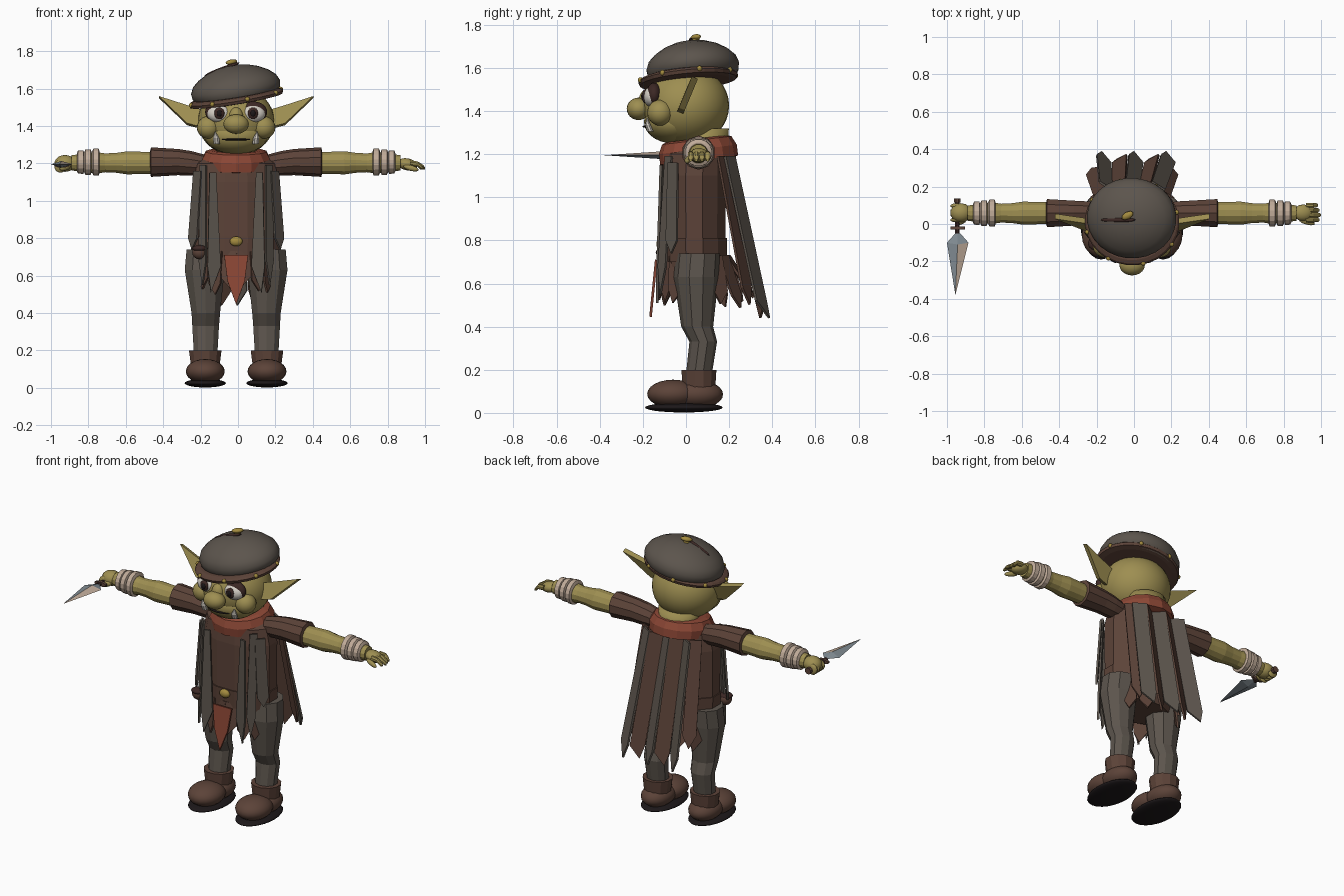
import bpy, bmesh, math, random
from mathutils import Vector

if "Cube" in bpy.data.objects:
    bpy.data.objects.remove(bpy.data.objects["Cube"])
random.seed(4)
CX = -0.01  # body midline


def material(name, *rgb):
    m = bpy.data.materials.new(name)
    m.use_nodes = True
    m.diffuse_color = (*rgb, 1)
    for n in m.node_tree.nodes:
        if n.type == 'BSDF_PRINCIPLED':
            n.inputs["Base Color"].default_value = (*rgb, 1)
    return m


SKIN = material("olive skin", .34, .272, .083)
BROWN = material("brown leather", .107, .056, .04)
GREY = material("grey cloth", .107, .09, .074)
RED = material("red cloth", .26, .063, .036)
BONE = material("bone linen", .53, .41, .32)
BLACK = material("black", .012, .009, .01)
DARK = material("dark brown", .045, .021, .018)
GOLD = material("dull gold", .37, .26, .05)
STEEL = material("steel", .22, .26, .29)
WHITE = material("eye white", .66, .62, .56)


def finish(name, bm, mats, smooth=False, thick=0):
    bmesh.ops.recalc_face_normals(bm, faces=bm.faces[:])
    for f in bm.faces:
        f.smooth = smooth
    me = bpy.data.meshes.new(name)
    bm.to_mesh(me)
    bm.free()
    for m in mats if isinstance(mats, list) else [mats]:
        me.materials.append(m)
    ob = bpy.data.objects.new(name, me)
    bpy.context.collection.objects.link(ob)
    if thick:
        mod = ob.modifiers.new("thickness", 'SOLIDIFY')
        mod.thickness, mod.offset = thick, 0
    return ob


def loft(name, rings, mat, axis='z', sides=12, smooth=False):
    """Capped skin over elliptical rings: (position on axis, u, v, radius u, radius v)."""
    bm = bmesh.new()
    loops = []
    for a, u, v, ru, rv in rings:
        loop = []
        for i in range(sides):
            t = 2 * math.pi * (i + .5) / sides
            p, q = u + ru * math.cos(t), v + rv * math.sin(t)
            loop.append(bm.verts.new({'x': (a, p, q), 'y': (p, a, q), 'z': (p, q, a)}[axis]))
        loops.append(loop)
    for lo, hi in zip(loops, loops[1:]):
        for i in range(sides):
            j = (i + 1) % sides
            bm.faces.new((lo[i], lo[j], hi[j], hi[i]))
    bm.faces.new(loops[0])
    bm.faces.new(loops[-1])
    return finish(name, bm, mat, smooth)


def ball(name, loc, size, mat, rot=(0, 0, 0), seg=20):
    bm = bmesh.new()
    bmesh.ops.create_uvsphere(bm, u_segments=seg, v_segments=seg // 2 + 2, radius=1)
    bmesh.ops.scale(bm, vec=size, verts=bm.verts)
    ob = finish(name, bm, mat, True)
    ob.location, ob.rotation_euler = loc, rot
    return ob


def strip(name, a, b, wa, wb, mat, side=(1, 0, 0), tip=.08, lean=0, thick=.012):
    """Flat ribbon from a to b, ending in a point."""
    a, b, d = Vector(a), Vector(b), Vector(side).normalized()
    end = b + (b - a).normalized() * tip + d * lean
    bm = bmesh.new()
    bm.faces.new([bm.verts.new(p) for p in (a - d * wa, a + d * wa, b + d * wb, end, b - d * wb)])
    return finish(name, bm, mat, thick=thick)


# Head and face
ball("head", (CX, 0, 1.425), (.205, .2, .185), SKIN, seg=32)
ball("jaw", (CX, -.06, 1.35), (.17, .135, .1), SKIN, seg=24)
loft("neck", [(1.2, CX, .085, .115, .11), (1.32, CX, .085, .12, .115)], SKIN, sides=20, smooth=True)
ball("nose", (CX, -.22, 1.41), (.068, .055, .052), SKIN)
ball("nose_bridge", (CX, -.18, 1.445), (.04, .04, .055), SKIN)
ball("mouth", (CX, -.145, 1.328), (.092, .058, .009), BLACK)

# Beret with tilted brim
tilt = (.09, -.16, 0)
dome = [(-.05, .2, .19), (-.01, .238, .212), (.02, .242, .216), (.055, .225, .203),
        (.085, .19, .172), (.112, .14, .128), (.13, .085, .078), (.138, .03, .028)]
cap = loft("beret", [(z, 0, 0, rx, ry) for z, rx, ry in dome], GREY, sides=28, smooth=True)
cap.location, cap.rotation_euler = (CX, .033, 1.587), tilt
brim = loft("beret_brim", [(z, 0, 0, .256 - k, .232 - k) for z, k in
            ((-.018, .04), (-.014, .006), (.002, 0), (.012, .01), (.018, .03))], BROWN, sides=28)
brim.location, brim.rotation_euler = (CX, .01, 1.55), tilt
turn = brim.rotation_euler.to_matrix()
for i in range(8):
    t = math.tau * (i + .3) / 8
    p = turn @ Vector((.25 * math.cos(t), .227 * math.sin(t), .004))
    ball("brim_stud", p + brim.location, (.013, .013, .013), GOLD, seg=8)
ball("beret_seam", (-.085, .022, 1.704), (.1, .013, .011), DARK, (0, -.36, 0))
ball("beret_button_stem", (-.035, .045, 1.725), (.018, .018, .025), GOLD, seg=8)
ball("beret_button", (-.035, .045, 1.742), (.036, .02, .014), GOLD, (0, -.15, .5), seg=8)

# Torso, collar and belt
loft("vest", [(.6, CX, .045, .19, .13), (.68, CX, .04, .225, .148), (.8, CX, .038, .235, .15),
              (1.1, CX, .038, .238, .153), (1.2, CX, .04, .215, .147), (1.25, CX, .05, .14, .12)], BROWN)
loft("belt", [(.7, CX, .04, .236, .154), (.81, CX, .038, .242, .157)], BROWN)
ball("belt_buckle", (CX, -.118, .783), (.034, .02, .026), GOLD)
ball("pouch", (-.205, -.1, .725), (.04, .035, .038), BROWN, seg=12)
ball("pouch_flap", (-.205, -.105, .745), (.042, .036, .018), DARK, seg=12)
collar = loft("collar", [(-.058, 0, 0, .15, .15), (-.05, 0, 0, .186, .182), (.0, 0, 0, .188, .182),
                         (.042, 0, 0, .165, .162), (.05, 0, 0, .14, .14)], RED, sides=14)
collar.location, collar.rotation_euler = (CX, .055, 1.222), (.12, 0, 0)

# Ragged skirt and loincloth
N = 16
for i in range(N):
    t = math.tau * (i + .5) / N
    c, n = math.cos(t), math.sin(t)
    back = max(n, 0) * .075
    low = .57 + random.uniform(-.03, .03)
    strip("skirt_rag", (CX + .2 * c, .045 + .15 * n, .73),
          (CX + .205 * c, .045 + (.165 + back) * n, low), .045, .038, BROWN,
          (-n, c, 0), tip=.06, lean=random.uniform(-.02, .02))
strip("loincloth", (CX, -.138, .71), (CX, -.152, .57), .064, .046, RED, tip=.125)

# Cape: one pleated sheet of striped cloth with a saw-toothed hem
bm = bmesh.new()
for i in range(5):
    k = i - 2.5
    fold = (0, .045) if i % 2 else (.045, 0)
    outer, inner = (CX + k * .07, .18 + fold[0]), (CX + (k + 1) * .07, .18 + fold[1])
    x0, x1 = .015 + k * .086, .015 + (k + 1) * .086
    hem = [(x0, .325 + fold[0], .52), (x0 + .025, .345 + fold[0] * .9, .44),
           (x1 - .01, .325 + fold[1], .52)]
    f = bm.faces.new([bm.verts.new(p) for p in [(*inner, 1.19), (*outer, 1.19)] + hem])
    f.material_index = i % 2
finish("cape", bm, [GREY, BROWN], thick=.012)
for s, low in ((-1, .64), (1, .58)):
    strip("cape_edge_strip", (CX + s * .175, .165, 1.19), (CX + s * .21, .28, low), .035, .04,
          BROWN, (1, -.6 * s, 0))

# Both sides of the body
for s in (-1, 1):
    def X(x): return CX + s * x

    # Ears, eyes, cheeks and tusks
    strip("ear", (X(.17), -.012, 1.432), (X(.262), .0, 1.458), .05, .052, SKIN,
          (0, .4, 1), tip=.158, lean=.058, thick=.03)
    ball("cheek", (X(.148), -.12, 1.392), (.062, .06, .06), SKIN)
    ball("eye_socket", (X(.094), -.148, 1.475), (.072, .037, .056), DARK)
    ball("eyeball", (X(.092), -.16, 1.466), (.064, .038, .047), WHITE)
    ball("iris", (X(.09), -.191, 1.468), (.028, .013, .032), DARK, seg=14)
    ball("pupil", (X(.09), -.2, 1.468), (.014, .008, .018), BLACK, seg=10)
    loft("tusk", [(1.305, X(.104), -.165, .018, .015), (1.335, X(.107), -.177, .018, .014),
                  (1.37, X(.112), -.18, .002, .002)], WHITE, sides=8)

    # Front coat strips
    strip("coat_lapel", (X(.125), -.113, 1.15), (X(.118), -.126, .65), .018, .036, GREY,
          (1, -.2 * s, 0), tip=.14, lean=.02 * s)
    strip("coat_panel", (X(.175), -.08, 1.19), (X(.178), -.11, .68), .022, .026, GREY,
          (1, .9 * s, 0), tip=.13)
    strip("coat_side", (X(.205), -.06, 1.16), (X(.23), -.066, .8), .03, .034, GREY,
          (1, 1.1 * s, 0), tip=.06)

    # Legs and boots
    loft("leg", [(.18, X(.163), .06, .066, .06), (.33, X(.163), .08, .075, .064),
                 (.4, X(.162), .052, .08, .074), (.63, X(.168), .047, .112, .104),
                 (.74, X(.164), .055, .106, .102)], GREY, sides=10)
    loft("boot_cuff", [(.11, X(.165), .06, .078, .078), (.14, X(.165), .06, .082, .08),
                       (.2, X(.165), .06, .09, .084), (.2, X(.165), .06, .06, .06)], BROWN, sides=12)
    ball("boot_toe", (X(.165), -.06, .088), (.104, .12, .066), BROWN)
    ball("boot_heel", (X(.165), .05, .086), (.092, .122, .066), BROWN)
    ball("boot_sole", (X(.165), -.01, .025), (.11, .18, .023), BLACK, seg=24)

    # Arms, sleeves and wrist wraps
    loft("arm", [(X(x), .058, 1.203, r, r) for x, r in
                 ((.4, .06), (.5, .061), (.58, .064), (.64, .055), (.7, .052), (.75, .06), (.88, .042))],
         SKIN, 'x')
    loft("sleeve", [(X(x), .058, z, r, r) for x, z, r in
                    ((.16, 1.19, .055), (.24, 1.2, .066), (.31, 1.207, .07), (.455, 1.207, .079),
                     (.46, 1.207, .06))], BROWN, 'x', 10)
    for x, r in ((.75, .074), (.793, .07), (.832, .064)):
        loft("wrist_wrap", [(X(x + d), .058, 1.207, r - k, r - k) for d, k in
                            ((-.02, .016), (-.015, 0), (.013, .001), (.02, .016))], BONE, 'x', 16)

# Open left hand
ball("left_palm", (.905, .06, 1.195), (.055, .045, .032), SKIN, (0, .2, 0), 14)
for i in range(4):
    y = .022 + i * .026
    reach = 1.0 - .008 * abs(i - 1)
    loft("left_finger", [(.92, y, 1.2, .014, .016), (.96, y, 1.197, .014, .015),
                         (reach - .01, y, 1.18, .013, .013), (reach, y, 1.172, .006, .006)], SKIN, 'x', 8)
ball("left_thumb", (.925, .01, 1.175), (.045, .014, .015), SKIN, (0, .25, -.25), 10)

# Right fist
ball("right_fist", (-.925, .06, 1.2), (.058, .052, .045), SKIN, seg=14)
for i in range(4):
    ball("right_finger", (-.95, .022 + i * .025, 1.185), (.034, .014, .035), SKIN, seg=10)
ball("right_thumb", (-.925, .012, 1.18), (.034, .015, .018), SKIN, (0, -.3, .4), 10)

# Dagger
loft("dagger_grip", [(-.05, -.945, 1.19, .013, .013), (.13, -.945, 1.185, .013, .013)], DARK, 'y', 8)
loft("dagger_pommel", [(.115, -.945, 1.185, .02, .02), (.135, -.945, 1.185, .02, .02)], BROWN, 'y', 8)
loft("dagger_guard", [(-.03, -.942, 1.19, .042, .014), (-.014, -.942, 1.19, .042, .014)], BROWN, 'y', 8)
bm = bmesh.new()
rim = [bm.verts.new(p) for p in
       ((-.942, -.035, 1.195), (-1.0, -.1, 1.195), (-.955, -.38, 1.195), (-.885, -.1, 1.195))]
for z in (1.213, 1.177):
    ridge = bm.verts.new((-.943, -.11, z))
    for i in range(4):
        f = bm.faces.new((rim[i], rim[(i + 1) % 4], ridge))
        f.material_index = int(z > 1.2 and i == 2)
finish("dagger_blade", bm, [STEEL, BONE])
